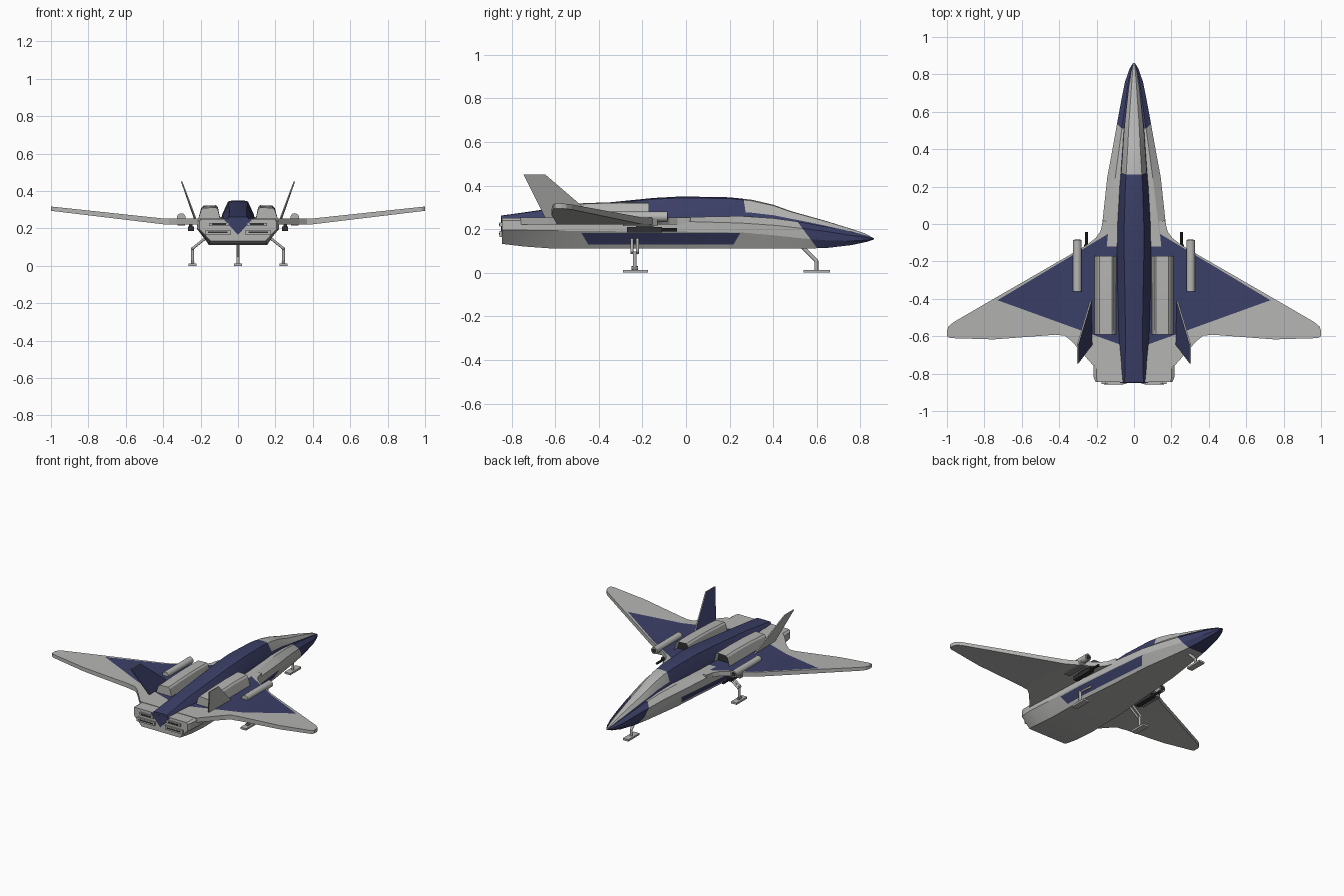
import bpy, bmesh, math
from mathutils import Vector

if "Cube" in bpy.data.objects:
    bpy.data.objects.remove(bpy.data.objects["Cube"])


def material(name, rgb):
    m = bpy.data.materials.new(name)
    m.diffuse_color = (*rgb, 1)
    m.use_nodes = True
    m.node_tree.nodes["Principled BSDF"].inputs["Base Color"].default_value = m.diffuse_color
    return m


GRAY = material("light gray paint", (0.46, 0.46, 0.45))
BLUE = material("navy blue paint", (0.044, 0.05, 0.135))
DARK = material("dark gunmetal", (0.03, 0.03, 0.032))
METAL = material("medium gray metal", (0.25, 0.25, 0.25))


def finish(name, bm, mats, rule=None, angle=25):
    bmesh.ops.recalc_face_normals(bm, faces=bm.faces)
    bm.normal_update()
    if rule:
        for f in bm.faces:
            f.material_index = rule(f.calc_center_median(), f.normal)
    me = bpy.data.meshes.new(name)
    bm.to_mesh(me)
    bm.free()
    for m in mats:
        me.materials.append(m)
    ob = bpy.data.objects.new(name, me)
    bpy.context.collection.objects.link(ob)
    bpy.ops.object.select_all(action='DESELECT')
    ob.select_set(True)
    bpy.context.view_layer.objects.active = ob
    if angle:
        bpy.ops.object.shade_smooth_by_angle(angle=math.radians(angle))
    return ob


def loft(rings):
    bm = bmesh.new()
    vs = [[bm.verts.new(p) for p in r] for r in rings]
    n = len(vs[0])
    for a, b in zip(vs, vs[1:]):
        for i in range(n):
            j = (i + 1) % n
            bm.faces.new((a[i], a[j], b[j], b[i]))
    bm.faces.new(vs[0])
    bm.faces.new(vs[-1])
    return bm


def ring(y, half):
    return [(x, y, z) for x, z in half] + [(-x, y, z) for x, z in reversed(half)]


def cut(bm, co, no):
    bmesh.ops.bisect_plane(bm, geom=bm.verts[:] + bm.edges[:] + bm.faces[:],
                           plane_co=co, plane_no=no, dist=1e-5)


def box(name, mat, x, y, z):
    bm = bmesh.new()
    bmesh.ops.create_cube(bm, size=1)
    for v in bm.verts:
        v.co = Vector([(r[0] + r[1]) / 2 + c * (r[1] - r[0]) for r, c in zip((x, y, z), v.co)])
    return finish(name, bm, [mat], angle=0)


def rod(name, mat, a, b, r, sides=10):
    a, b = Vector(a), Vector(b)
    bm = bmesh.new()
    bmesh.ops.create_cone(bm, cap_ends=True, segments=sides, radius1=r, radius2=r, depth=(b - a).length)
    q = (b - a).to_track_quat('Z', 'Y')
    for v in bm.verts:
        v.co = q @ v.co + (a + b) / 2
    return finish(name, bm, [mat], angle=40)


# Hull: y, widest, bottom half width, bottom z, lower crease, upper crease, deck half width, deck z
hull = [(-.845, .205, .145, .132, .195, .24, .195, .25), (-.825, .215, .15, .13, .195, .24, .2, .25),
        (-.74, .218, .155, .12, .195, .238, .2, .25), (-.6, .21, .155, .11, .193, .236, .19, .25),
        (-.3, .198, .15, .11, .19, .235, .17, .25), (0, .17, .125, .11, .188, .235, .13, .255),
        (.25, .143, .107, .11, .185, .228, .1, .26), (.4, .115, .086, .11, .172, .218, .08, .25),
        (.53, .092, .068, .11, .158, .204, .062, .232), (.65, .07, .05, .114, .148, .188, .045, .21),
        (.76, .048, .033, .127, .146, .171, .03, .189), (.83, .024, .016, .142, .15, .161, .015, .17),
        (.86, .005, .004, .152, .154, .156, .003, .159)]
bm = loft([ring(y, [(b, zb), (w, zl), (w, zm), (t, zt)]) for y, w, b, zb, zl, zm, t, zt in hull])
cut(bm, (0, .5, .25), (0, 1, .74))
for co, no in (((0, 0, .183), (0, 0, 1)), ((0, 0, .13), (0, 0, 1)),
               ((0, .25, .183), (0, 1, -.6)), ((0, -.48, .183), (0, 1, .6))):
    cut(bm, co, no)


def hull_paint(c, n):
    if c.y + .74 * c.z > .685:
        return 1
    stripe = .13 < c.z < .183 and c.y - .6 * c.z < .14 and c.y + .6 * c.z > -.37
    return int(stripe and abs(n.x) > .2)


finish("hull", bm, [GRAY, BLUE], hull_paint)

# Spine and canopy: y, base half width, top half width, base z, top z
spine = [(-.848, .062, .05, .243, .262), (-.6, .085, .045, .245, .297), (-.3, .092, .05, .245, .328),
         (-.15, .092, .053, .245, .343), (-.02, .09, .053, .25, .35), (.2, .078, .046, .253, .346),
         (.3, .07, .04, .25, .335), (.4, .063, .034, .243, .312), (.48, .058, .03, .233, .283),
         (.54, .052, .027, .224, .266), (.64, .041, .02, .206, .238), (.74, .03, .013, .187, .207),
         (.82, .017, .007, .168, .181), (.862, .003, .002, .152, .158)]
bm = loft([ring(y, [(b, z0), (b * .8 + t * .2, z0 + (z1 - z0) * .3), (t, z1 - (z1 - z0) * .06),
                    (t * .5, z1)]) for y, b, t, z0, z1 in spine])
cut(bm, (0, .27, .3), (0, 1, .15))
mids = [(s[0], s[3] + (s[4] - s[3]) * .3) for s in spine]


def canopy_paint(c, n):
    if c.y + .15 * c.z < .315:
        return 0
    for (ya, za), (yb, zb) in zip(mids, mids[1:]):
        if ya <= c.y <= yb:
            return int(c.z > za + (zb - za) * (c.y - ya) / (yb - ya))
    return 0


finish("spine_and_canopy", bm, [BLUE, GRAY], canopy_paint)

# Wings: plan outline extruded, painted by cutting lines, then bent upward
plan = [(.04, -.01), (.165, .02), (.18, -.04), (.205, -.075), (.25, -.11), (.36, -.175), (.75, -.4),
        (.965, -.525), (.992, -.548), (1, -.57), (1, -.6), (.985, -.61), (.75, -.617), (.42, -.592),
        (.37, -.597), (.33, -.63), (.215, -.76), (.04, -.76)]


def wing_paint(c, n):
    behind = c.y < -.57 + (c.x - .28) * .17 / .47
    ahead = c.y > -.03 - (c.x - .1) * .6
    return int(n.z > .5 and not behind and not ahead)


for s, side in ((1, "right"), (-1, "left")):
    bm = bmesh.new()
    f = bm.faces.new([bm.verts.new((x, y, .222)) for x, y in plan])
    ext = bmesh.ops.extrude_face_region(bm, geom=[f])
    for v in ext["geom"]:
        if isinstance(v, bmesh.types.BMVert):
            v.co.z = .253
    if f.is_valid is False or len(bm.faces) < len(plan) + 2:
        bm.faces.new([v for v in bm.verts if v.co.z < .23])
    bmesh.ops.triangulate(bm, faces=bm.faces[:])
    cut(bm, (.4, 0, 0), (1, 0, 0))
    cut(bm, (.28, -.57, 0), (.17, -.47, 0))
    cut(bm, (.1, -.03, 0), (.6, 1, 0))
    for v in bm.verts:
        k = max(0, v.co.x - .4) / .6
        v.co.z += k * (.064 if v.co.z > .24 else .072)
    bmesh.ops.recalc_face_normals(bm, faces=bm.faces)
    bm.normal_update()
    for f in bm.faces:
        f.material_index = wing_paint(f.calc_center_median(), f.normal)
    for v in bm.verts:
        v.co.x *= s
    finish(side + "_wing", bm, [GRAY, BLUE], angle=0)

    # Engine nacelle with dark recessed intake
    bm = loft([[(s * x, y, z) for x, z in ((.092, .24), (.108, h - .01), (.118, h), (.185, h - .003),
                                           (.196, h - .013), (.216, .24))]
               for y, h in ((-.17, .322), (-.3, .324), (-.45, .32), (-.59, .312))])
    front = max(bm.faces, key=lambda f: f.calc_center_median().y)
    bmesh.ops.inset_individual(bm, faces=[front], thickness=.008)
    for v in front.verts:
        v.co.y -= .04
    finish(side + "_nacelle", bm, [GRAY, DARK],
           lambda c, n: int(n.y > .9 and c.y < -.2 and c.y > -.25))

    # Canted tail fin, gray outside and blue inside
    base = [(.228, -.4, .24), (.222, -.64, .24), (.301, -.745, .45), (.301, -.645, .45)]
    bm = loft([[(s * (x + d), y, z) for x, y, z in base] for d in (-.004, .004)])
    finish(side + "_tail_fin", bm, [GRAY, BLUE], lambda c, n: int(n.x * s < -.5), angle=0)

    # Weapon pod and gun under the wing root
    rod(side + "_pod", GRAY, (s * .303, -.36, .257), (s * .303, -.085, .257), .024, 14)
    rod(side + "_pod_muzzle", DARK, (s * .303, -.09, .257), (s * .303, -.083, .257), .016, 12)
    box(side + "_pod_mount", METAL, sorted((s * .283, s * .323)), (-.29, -.13), (.215, .25))
    box(side + "_gun_body", DARK, sorted((s * .235, s * .268)), (-.27, -.11), (.185, .21))
    rod(side + "_gun_barrel", DARK, (s * .253, -.12, .198), (s * .253, -.042, .198), .008, 8)
    box(side + "_gun_mount", DARK, sorted((s * .243, s * .262)), (-.23, -.15), (.2, .226))

    # Rear landing gear
    box(side + "_foot", GRAY, sorted((s * .222, s * .264)), (-.29, -.175), (0, .013))
    rod(side + "_lower_strut", GRAY, (s * .243, -.235, .01), (s * .243, -.235, .098), .009)
    rod(side + "_ankle", METAL, (s * .243, -.25, .02), (s * .243, -.22, .02), .01)
    for dy in (-.013, .013):
        rod(side + "_upper_strut", GRAY, (s * .246, -.235 + dy, .09), (s * .165, -.235 + dy, .155), .007)

    # Tail vents
    for x0, x1, z0, z1 in ((.05, .155, .212, .23), (.04, .175, .165, .192)):
        box(side + "_vent_frame", GRAY, sorted((s * x0, s * x1)), (-.856, -.83), (z0, z1))
        m = (z0 + z1) / 2
        box(side + "_vent_slit", DARK, sorted((s * (x0 + .015), s * (x1 - .015))),
            (-.858, -.85), (m - .004, m + .004))

# Blue wedge on the tail below the spine
bm = loft([[(-.075, y, .248), (.075, y, .248), (0, y, .165)] for y in (-.849, -.84)])
finish("tail_wedge", bm, [BLUE], angle=0)

# Nose landing gear
box("nose_foot", GRAY, (-.021, .021), (.54, .66), (0, .013))
rod("nose_lower_strut", GRAY, (0, .598, .01), (0, .598, .055), .009)
rod("nose_upper_strut", GRAY, (0, .6, .052), (0, .535, .118), .009)
